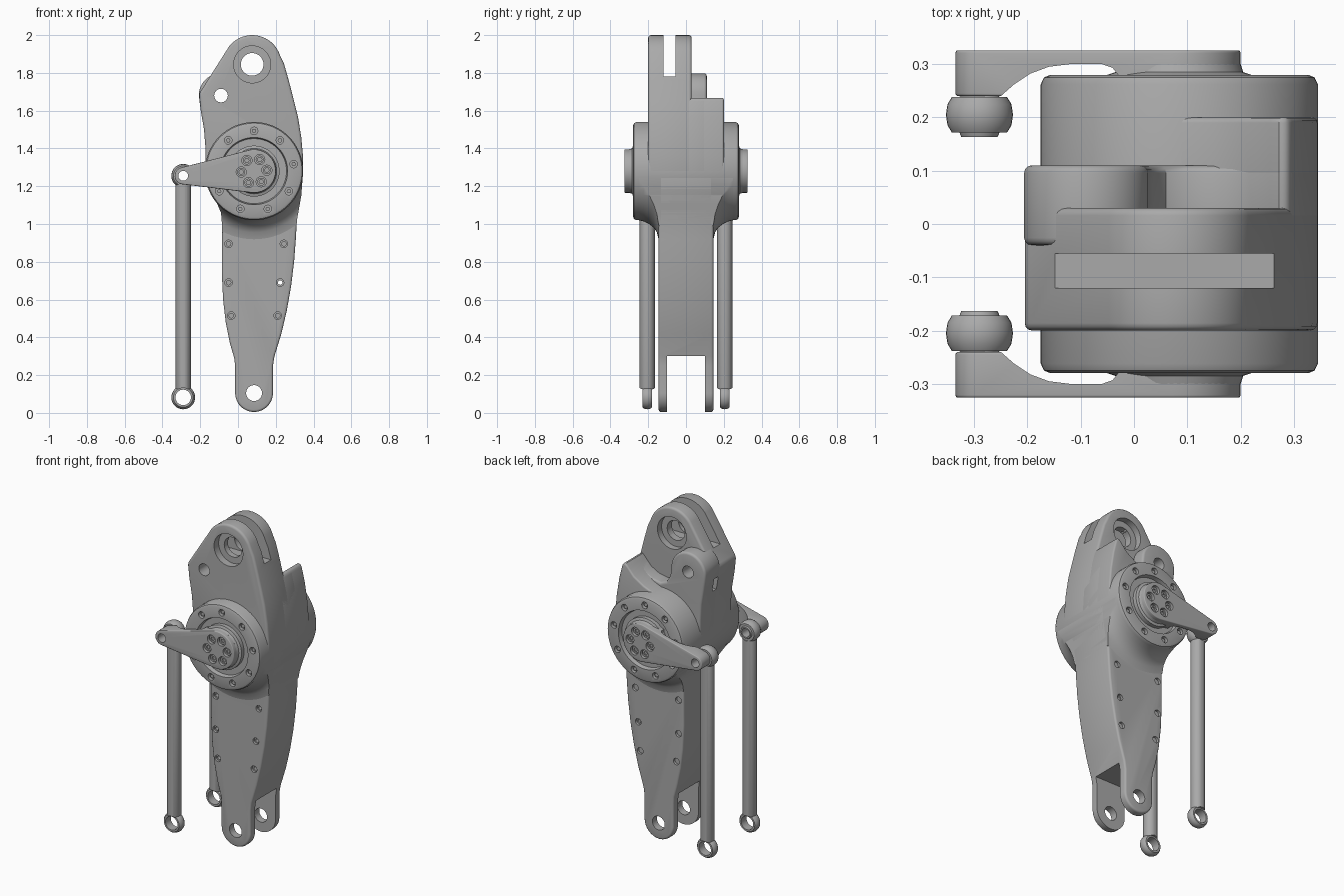
import bpy, bmesh
from math import sin, cos, pi, radians
from mathutils import Vector

cube = bpy.data.objects.get("Cube")
if cube:
    bpy.data.objects.remove(cube)

metal = bpy.data.materials.new("grey metal")
metal.use_nodes = True
metal.diffuse_color = (0.4, 0.4, 0.4, 1)
metal.node_tree.nodes["Principled BSDF"].inputs["Base Color"].default_value = (0.4, 0.4, 0.4, 1)

AXIS = (0.085, 1.28)      # main shaft
PIN = (0.075, 1.845)      # large top pin
EYE = (-0.09, 1.68)       # small side pin
FOOT = (0.085, 0.105)     # lower clevis pin
ROD = (-0.29, 1.255)      # lever tip


def arc(c, r, a0, a1, n=16):
    angles = [radians(a0 + (a1 - a0) * i / n) for i in range(n + 1)]
    return [(c[0] + r * cos(a), c[1] + r * sin(a)) for a in angles]


def finish(name, bm):
    bmesh.ops.remove_doubles(bm, verts=bm.verts, dist=1e-5)
    bmesh.ops.recalc_face_normals(bm, faces=bm.faces)
    mesh = bpy.data.meshes.new(name)
    bm.to_mesh(mesh)
    bm.free()
    mesh.materials.append(metal)
    ob = bpy.data.objects.new(name, mesh)
    bpy.context.collection.objects.link(ob)
    return ob


def apply(ob, mod):
    bpy.context.view_layer.objects.active = ob
    bpy.ops.object.modifier_apply(modifier=mod.name)


def extrude(name, outline, a, b, bevel=0.0, along_z=False):
    """Extrude an xz outline along y, or an xy outline along z."""
    bm = bmesh.new()
    place = (lambda p, t: (p[0], p[1], t)) if along_z else (lambda p, t: (p[0], t, p[1]))
    face = bm.faces.new([bm.verts.new(place(p, a)) for p in outline])
    new = bmesh.ops.extrude_face_region(bm, geom=[face])["geom"]
    shift = Vector(place((0, 0), b - a))
    bmesh.ops.translate(bm, vec=shift, verts=[v for v in new if isinstance(v, bmesh.types.BMVert)])
    ob = finish(name, bm)
    if bevel:
        mod = ob.modifiers.new("round", 'BEVEL')
        mod.width, mod.segments, mod.limit_method, mod.angle_limit = bevel, 3, 'ANGLE', radians(50)
        apply(ob, mod)
    return ob


def lathe(name, profile, c, steps=48, ring=False):
    """Turn a (radius, y) profile about a y-parallel axis through c."""
    bm = bmesh.new()
    rings = [[bm.verts.new((c[0] + r * cos(2 * pi * i / steps), y, c[1] + r * sin(2 * pi * i / steps)))
              for i in range(steps)] for r, y in profile]
    pairs = list(zip(rings, rings[1:])) + ([(rings[-1], rings[0])] if ring else [])
    for p, q in pairs:
        for i in range(steps):
            j = (i + 1) % steps
            bm.faces.new((p[i], p[j], q[j], q[i]))
    return finish(name, bm)


def drum(name, c, r, a, b, steps=32):
    return lathe(name, [(0, a), (r, a), (r, b), (0, b)], c, steps)


def mirrored(half):
    return half + [(r, -y) for r, y in reversed(half)]


def cut(ob, cutter, operation='DIFFERENCE'):
    mod = ob.modifiers.new("cut", 'BOOLEAN')
    mod.object, mod.operation, mod.solver = cutter, operation, 'EXACT'
    apply(ob, mod)
    bpy.data.objects.remove(cutter)


def box(x0, x1, z0, z1, a, b):
    return extrude("cutter", [(x0, z0), (x1, z0), (x1, z1), (x0, z1)], a, b)


def bolt_circle(c, r, n, start):
    return [(c[0] + r * cos(start + 2 * pi * i / n), c[1] + r * sin(start + 2 * pi * i / n)) for i in range(n)]


# Shared edges of the upper housing
right_edge = [(0.30, 1.12), (0.335, 1.17), (0.345, 1.28), (0.344, 1.36), (0.335, 1.46), (0.317, 1.57)]
left_edge = [(-0.205, 1.66), (-0.197, 1.6), (-0.18, 1.5), (-0.172, 1.4), (-0.174, 1.28), (-0.13, 1.13)]
peak = right_edge + [(0.297, 1.65), (0.288, 1.668), (0.272, 1.668), (0.255, 1.65), (0.215, 1.605)]

# Upper fork with pin bores
fork = extrude("upper_fork", right_edge + [(0.297, 1.65), (0.27, 1.755), (0.243, 1.85)]
               + arc(PIN, 0.155, 18, 142) + arc((-0.155, 1.677), 0.05, 142, 185, 8) + left_edge[1:],
               -0.2, 0.03, 0.014)
cut(fork, box(-0.4, 0.5, 1.78, 2.1, -0.12, -0.055))
cut(fork, drum("cutter", PIN, 0.06, -0.4, 0.4))
for a, b in ((-0.3, -0.155), (-0.01, 0.1)):
    cut(fork, drum("cutter", PIN, 0.098, a, b, 48))
cut(fork, drum("cutter", EYE, 0.036, -0.4, 0.4))
cut(fork, box(-0.3, -0.165, 1.55, 1.63, -0.025, 0.015))

# Side lug behind the fork
lug = extrude("side_lug", peak + [(0.16, 1.575), (0.1, 1.565), (0.06, 1.58), (0.035, 1.62)]
              + arc(EYE, 0.118, 0, 170) + left_edge, -0.04, 0.11, 0.014)
cut(lug, drum("cutter", EYE, 0.036, -0.4, 0.4))
cut(lug, box(-0.3, -0.165, 1.55, 1.63, -0.025, 0.015))

# Rear shoulder sloping down to the flange
extrude("rear_shoulder", peak + [(0.15, 1.565), (0.085, 1.538), (0, 1.52), (-0.1, 1.45), (-0.16, 1.36)]
        + left_edge[-2:], -0.04, 0.2, 0.01)

# Lower arm with clevis
arm_outline = ([(-0.15, 1.2), (-0.09, 1.06), (-0.085, 1), (-0.086, 0.75), (-0.079, 0.6), (-0.065, 0.48),
                (-0.043, 0.37), (-0.02, 0.29), (-0.015, 0.25)] + arc(FOOT, 0.1, 180, 360, 24)
               + [(0.185, 0.25), (0.193, 0.3), (0.23, 0.42), (0.258, 0.54), (0.281, 0.67), (0.297, 0.8),
                  (0.306, 0.92), (0.312, 1.02), (0.335, 1.15), (0.345, 1.28), (-0.13, 1.28)])
arm = extrude("lower_arm", arm_outline, -0.145, 0.145, 0.012)
cut(arm, box(-0.4, 0.5, -0.2, 0.3, -0.1, 0.1))
cut(arm, drum("cutter", FOOT, 0.042, -0.4, 0.4))
for hole in ((-0.05, 0.895), (-0.05, 0.69), (-0.036, 0.515), (0.243, 0.895), (0.223, 0.69), (0.21, 0.515)):
    cut(arm, drum("cutter", hole, 0.012, -0.4, 0.4, 16))
    for s in (-1, 1):
        cut(arm, drum("cutter", hole, 0.02, s * 0.13, s * 0.3, 16))

# Flared blend between arm and flange
blend = lathe("arm_blend", mirrored([(0, 0.25), (0.26, 0.25), (0.266, 0.225), (0.28, 0.195), (0.3, 0.17),
                                     (0.325, 0.154), (0.365, 0.144)]), AXIS, 64)
cut(blend, extrude("cutter", arm_outline, -0.4, 0.4), 'INTERSECT')

# Round flanged housing with screw holes
flange = lathe("flange_housing", mirrored([(0, 0.255), (0.172, 0.255), (0.178, 0.28), (0.242, 0.28),
                                           (0.254, 0.275), (0.26, 0.262)]), AXIS, 64)
for n, spot in enumerate(bolt_circle(AXIS, 0.213, 9, pi / 2)):
    for s in (-1, 1):
        cut(flange, drum("cutter", spot, 0.02, s * 0.258, s * 0.4, 16))
        drum(f"flange_screw_{n}", spot, 0.012, s * 0.25, s * 0.27, 6)

# Shaft running through the housing
lathe("shaft", mirrored([(0, 0.3), (0.115, 0.3), (0.12, 0.285), (0.135, 0.28), (0.135, 0.25)]), AXIS)


def rod_end(name, z, y, w, bore):
    lathe(name, [(bore, y - w), (0.052, y - w), (0.06, y - w * 0.6), (0.063, y), (0.06, y + w * 0.6),
                 (0.052, y + w), (bore, y + w)], (ROD[0], z), 32, True)


for s, side in ((-1, "front"), (1, "back")):
    # Lever: tapered plate, hollowed on its inner face
    lever = extrude(f"{side}_lever", arc(AXIS, 0.115, 100, -95, 32) + arc(ROD, 0.045, 265, 100),
                    s * 0.24, s * 0.326, 0.005)
    hollow = [(-0.25, 0.2), (-0.25, 0.24), (-0.225, 0.262), (-0.195, 0.282), (-0.16, 0.295), (-0.12, 0.3),
              (-0.06, 0.3), (-0.04, 0.293), (-0.03, 0.28), (-0.03, 0.2)]
    cut(lever, extrude("cutter", [(x, y * s) for x, y in hollow], 1, 1.6, along_z=True))
    cut(lever, drum("cutter", ROD, 0.026, s * 0.1, s * 0.5))
    for n, spot in enumerate(bolt_circle(AXIS, 0.068, 6, 0.07)):
        cut(lever, drum("cutter", spot, 0.027, s * 0.305, s * 0.4, 20))
        screw = drum(f"{side}_hub_screw_{n}", spot, 0.021, s * 0.3, s * 0.315, 20)
        cut(screw, drum("cutter", spot, 0.012, s * 0.307, s * 0.4, 6))

    # Push rod with an eye at each end
    y = s * 0.205
    rod_end(f"{side}_rod_top_eye", ROD[1], y, 0.033, 0.038)
    lathe(f"{side}_rod_top_ball", [(0.026, y - 0.042), (0.034, y - 0.042), (0.043, y - 0.02), (0.043, y + 0.02),
                                   (0.034, y + 0.042), (0.026, y + 0.042)], ROD, 32, True)
    rod_end(f"{side}_rod_bottom_eye", 0.082, y, 0.026, 0.041)
    ring = [(ROD[0] + x, y + dy) for x, dy in arc((0, 0), 0.04, 0, 345, 23)]
    rod = extrude(f"{side}_push_rod", ring, 0.125, 1.215, 0.004, along_z=True)
    for z in (0.082, ROD[1]):
        cut(rod, drum("cutter", (ROD[0], z), 0.05, -0.4, 0.4))

# Smooth shading with sharp edges kept
for ob in bpy.context.collection.objects:
    if ob.type == 'MESH' and metal.name in ob.data.materials:
        bpy.ops.object.select_all(action='DESELECT')
        ob.select_set(True)
        bpy.context.view_layer.objects.active = ob
        bpy.ops.object.shade_smooth_by_angle(angle=radians(35))
